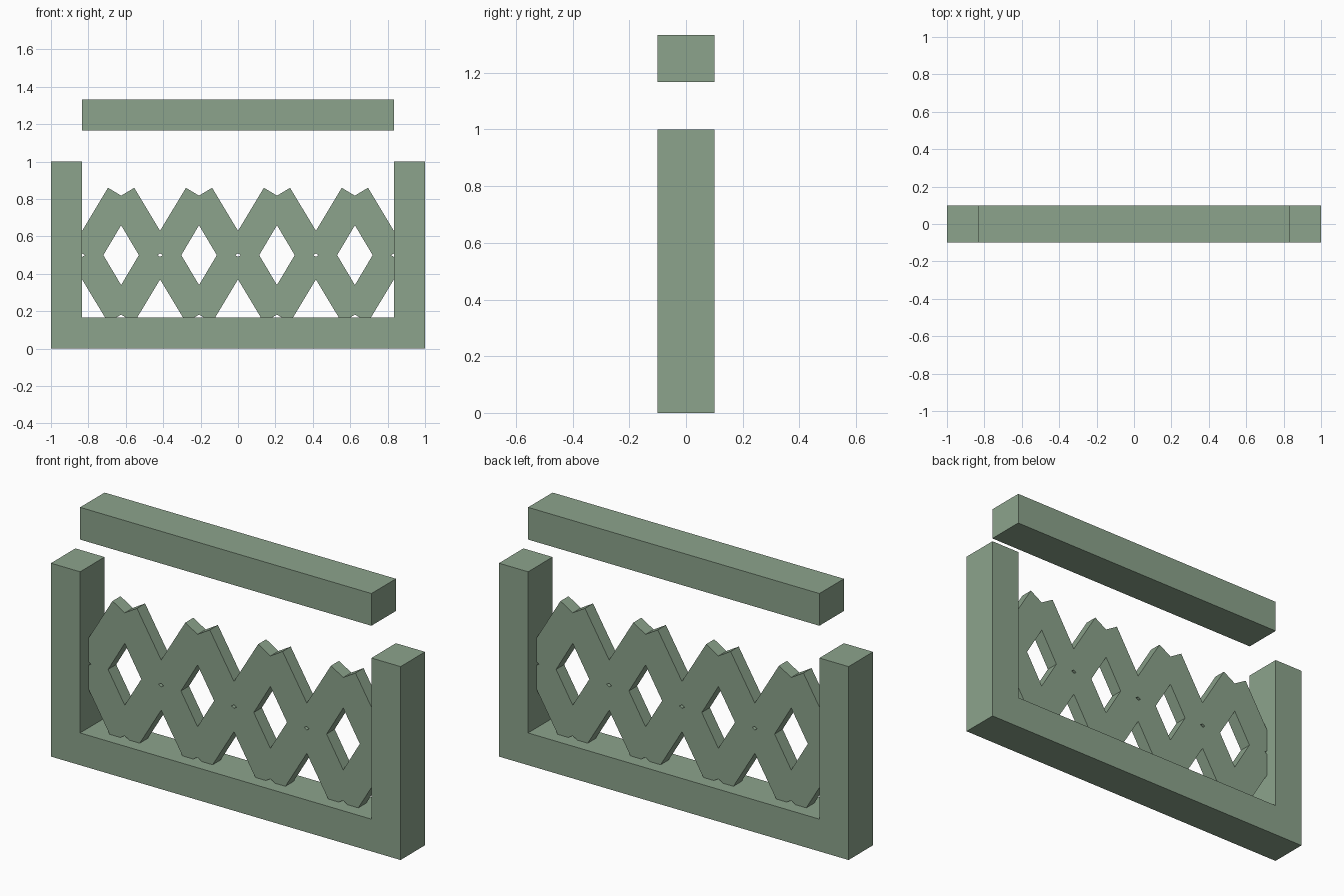
import bpy, bmesh

if "Cube" in bpy.data.objects:
    bpy.data.objects.remove(bpy.data.objects["Cube"])

green = bpy.data.materials.new("sage green")
green.diffuse_color = (0.263, 0.371, 0.263, 1)
green.use_nodes = True
green.node_tree.nodes["Principled BSDF"].inputs["Base Color"].default_value = green.diffuse_color


def finish(name, bm):
    bmesh.ops.recalc_face_normals(bm, faces=bm.faces)
    me = bpy.data.meshes.new(name)
    bm.to_mesh(me)
    bm.free()
    me.materials.append(green)
    bpy.context.collection.objects.link(bpy.data.objects.new(name, me))


def box(name, x0, x1, z0, z1, depth=0.2):
    bm = bmesh.new()
    bmesh.ops.create_cube(bm, size=1)
    for v in bm.verts:
        v.co.x = (x0 + x1) / 2 + v.co.x * (x1 - x0)
        v.co.y *= depth
        v.co.z = (z0 + z1) / 2 + v.co.z * (z1 - z0)
    finish(name, bm)


INNER = 0.8333
# Posts and rails (the top rail floats above the posts)
box("left_post", -1, -INNER, 0, 1)
box("right_post", INNER, 1, 0, 1)
box("bottom_rail", -INNER, INNER, 0, 0.1667)
box("top_rail", -INNER, INNER, 1.1667, 1.3333)

# Lattice: one quarter of a crossed-slat cell, mirrored and repeated four times
CELL, MID, HALF_DEPTH = INNER / 2, 0.5, 0.033
W = CELL / 2
quarter = [(0, 0.16), (0, 0.318), (0.07, 0.36), (W, 0.13),
           (W, 0.009), (W - 0.015, 0), (0.095, 0)]
bm = bmesh.new()
for i in range(4):
    cx = (i - 1.5) * CELL
    for sx in (-1, 1):
        for sz in (-1, 1):
            pts = [(cx + sx * x, -HALF_DEPTH, MID + sz * z) for x, z in quarter]
            if sx * sz < 0:
                pts.reverse()
            bm.faces.new([bm.verts.new(p) for p in pts])
bmesh.ops.remove_doubles(bm, verts=bm.verts, dist=0.0005)
# Give the lattice its thickness, keeping the front sheet as the front face
front = bm.faces[:]
ext = bmesh.ops.extrude_face_region(bm, geom=front, use_keep_orig=True)
for g in ext["geom"]:
    if isinstance(g, bmesh.types.BMVert):
        g.co.y = HALF_DEPTH
finish("lattice", bm)
